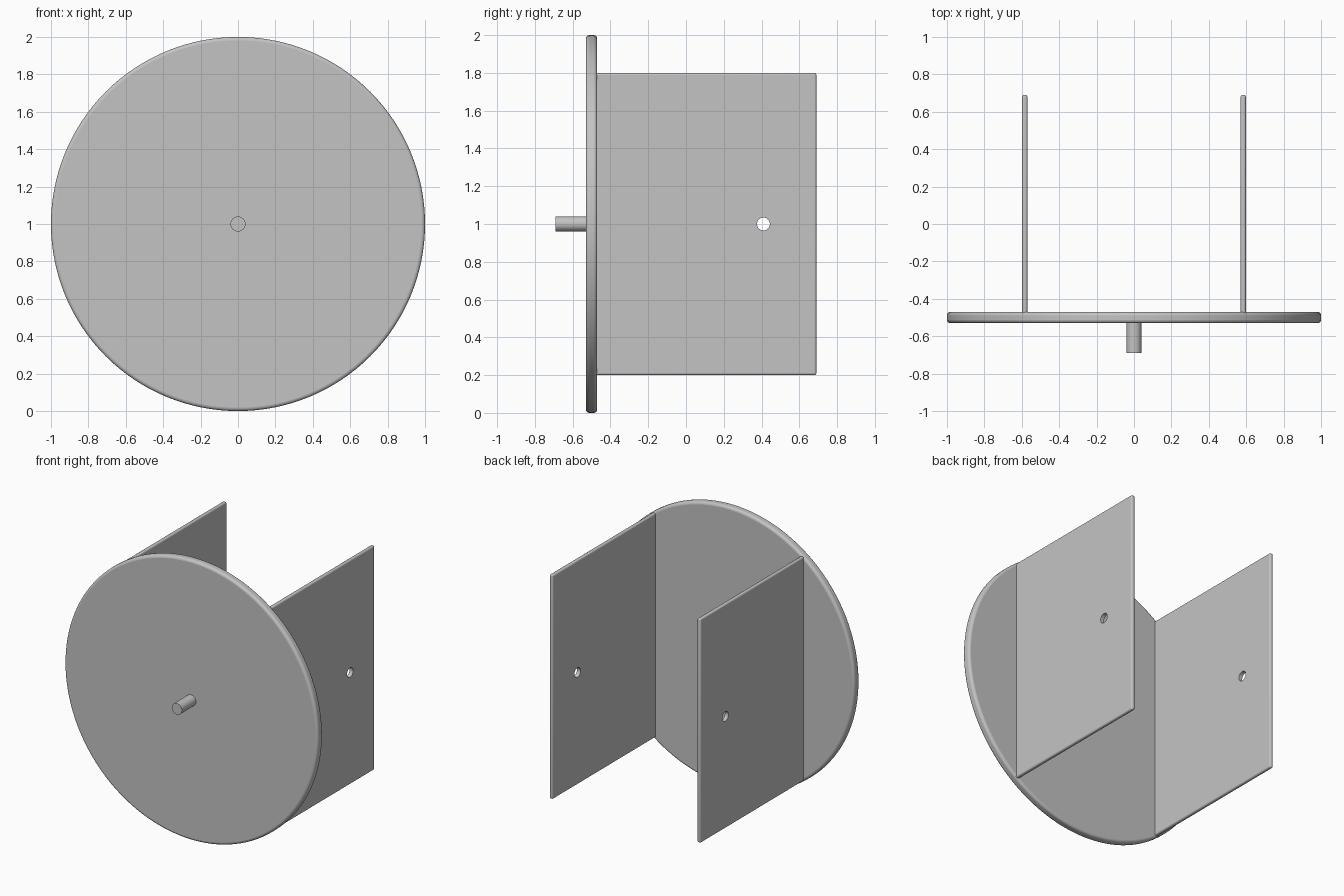
import bpy
import math

cube = bpy.data.objects.get("Cube")
if cube:
    bpy.data.objects.remove(cube, do_unlink=True)

grey = bpy.data.materials.new("plain grey")
grey.use_nodes = True
colour = (0.55, 0.55, 0.55, 1)
grey.diffuse_color = colour
grey.node_tree.nodes["Principled BSDF"].inputs["Base Color"].default_value = colour


def finish(obj, name):
    obj.name = name
    obj.data.materials.append(grey)
    bpy.ops.object.transform_apply(location=False, rotation=True, scale=True)
    return obj


def rod(name, radius, start, end, axis, centre, sides):
    """Cylinder along x or y between two coordinates."""
    mid = (start + end) / 2
    if axis == "y":
        place, turn = (centre[0], mid, centre[1]), (math.pi / 2, 0, 0)
    else:
        place, turn = (mid, centre[0], centre[1]), (0, math.pi / 2, 0)
    bpy.ops.mesh.primitive_cylinder_add(vertices=sides, radius=radius,
                                        depth=end - start, location=place, rotation=turn)
    return finish(bpy.context.object, name)


def soften(obj, width):
    bevel = obj.modifiers.new("rounded edges", "BEVEL")
    bevel.width = width
    bevel.segments = 4
    bevel.limit_method = "ANGLE"
    bevel.angle_limit = math.radians(40)


def smooth(obj):
    bpy.ops.object.select_all(action="DESELECT")
    obj.select_set(True)
    bpy.context.view_layer.objects.active = obj
    bpy.ops.object.shade_smooth_by_angle(angle=math.radians(35))


# Round front disc with a softened rim
disc = rod("front_disc", 1.0, -0.53, -0.47, "y", (0, 1), 128)
soften(disc, 0.018)
smooth(disc)

# Centre pin
pin = rod("front_pin", 0.04, -0.69, -0.5, "y", (0, 1), 48)
smooth(pin)

# Cutter for the cross hole through both plates
cutter = rod("hole_cutter", 0.034, -0.8, 0.8, "x", (0.41, 1), 48)
cutter.hide_render = True
cutter.hide_set(True)

# Two upright side plates
for name, side in (("left_plate", 1), ("right_plate", -1)):
    bpy.ops.mesh.primitive_cube_add(size=1, location=(side * 0.584, 0.095, 1))
    plate = bpy.context.object
    plate.scale = (0.028, 1.19, 1.6)
    finish(plate, name)
    soften(plate, 0.011)
    hole = plate.modifiers.new("cross hole", "BOOLEAN")
    hole.operation = "DIFFERENCE"
    hole.solver = "EXACT"
    hole.object = cutter
    smooth(plate)
